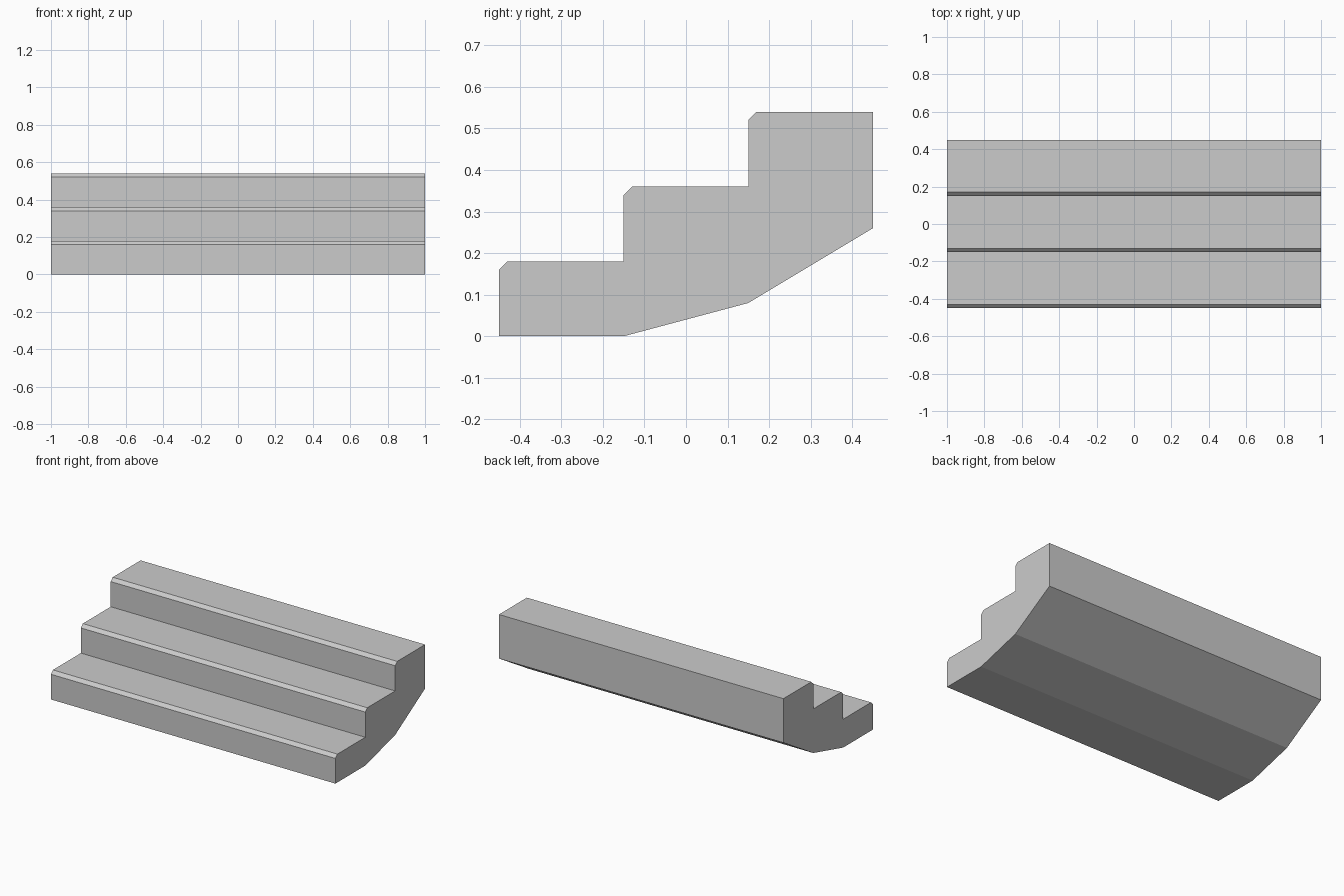
import bpy
import bmesh

cube = bpy.data.objects.get("Cube")
if cube:
    bpy.data.objects.remove(cube, do_unlink=True)

HALF_WIDTH = 1.0
TREAD, RISE, NOSING = 0.30, 0.18, 0.02
FRONT = -0.45

# Concrete colour
concrete = bpy.data.materials.new("light_grey_concrete")
concrete.use_nodes = True
grey = (0.6, 0.6, 0.6, 1.0)
concrete.diffuse_color = grey
concrete.node_tree.nodes["Principled BSDF"].inputs["Base Color"].default_value = grey

# Side profile: three steps with chamfered nosings
profile = [(FRONT, 0.0)]
for step in range(3):
    y, top = FRONT + step * TREAD, (step + 1) * RISE
    if step:
        profile.append((y, top - RISE))
    profile += [(y, top - NOSING), (y + NOSING, top)]

# Back face and sloping underside
profile += [(0.45, 0.54), (0.45, 0.26), (0.15, 0.08), (-0.15, 0.0)]

# Extrude the profile across the width
bm = bmesh.new()
side = bm.faces.new([bm.verts.new((-HALF_WIDTH, y, z)) for y, z in profile])
swept = bmesh.ops.extrude_face_region(bm, geom=[side], use_keep_orig=True)
far_verts = [v for v in swept["geom"] if isinstance(v, bmesh.types.BMVert)]
bmesh.ops.translate(bm, verts=far_verts, vec=(2 * HALF_WIDTH, 0, 0))
bmesh.ops.recalc_face_normals(bm, faces=bm.faces[:])

mesh = bpy.data.meshes.new("stair_flight")
bm.to_mesh(mesh)
bm.free()
mesh.materials.append(concrete)
stairs = bpy.data.objects.new("stair_flight", mesh)
bpy.context.collection.objects.link(stairs)
